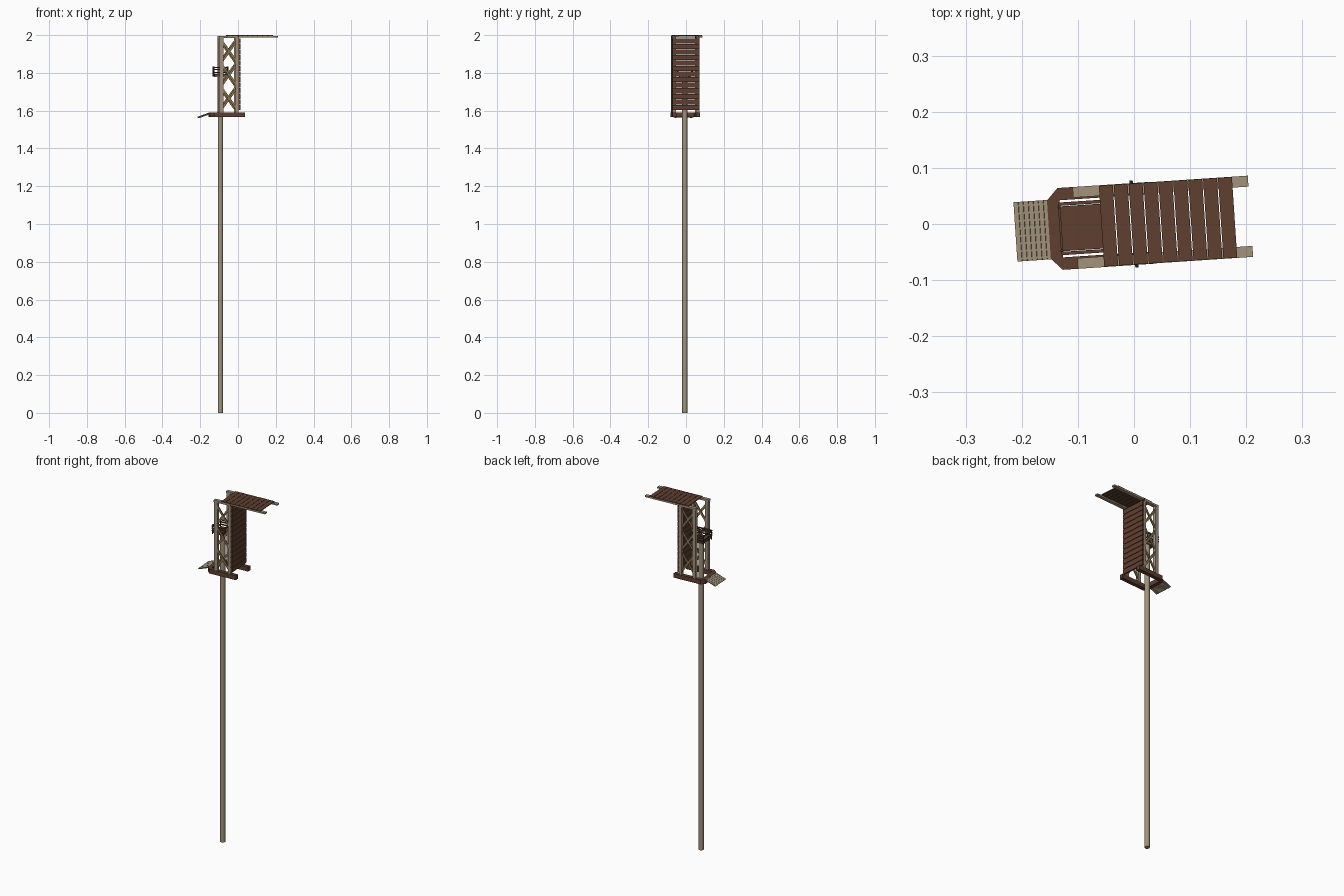
import bpy, math
from mathutils import Matrix, Vector

if "Cube" in bpy.data.objects:
    bpy.data.objects.remove(bpy.data.objects["Cube"])

TURN = Matrix.Rotation(math.radians(3.8), 4, 'Z')


def material(name, rgb):
    m = bpy.data.materials.new(name)
    m.diffuse_color = (*rgb, 1)
    m.use_nodes = True
    m.node_tree.nodes["Principled BSDF"].inputs["Base Color"].default_value = m.diffuse_color
    return m


BROWN = material("dark_plank_wood", (0.115, 0.05, 0.03))
TAN = material("pale_timber", (0.36, 0.29, 0.195))
GOLD = material("brace_wood", (0.25, 0.17, 0.08))
IRON = material("iron", (0.04, 0.035, 0.03))


def make(name, verts, faces, mat, xf=Matrix()):
    me = bpy.data.meshes.new(name)
    me.from_pydata(verts, [], faces)
    me.transform(TURN @ xf)
    me.materials.append(mat)
    ob = bpy.data.objects.new(name, me)
    bpy.context.collection.objects.link(ob)
    return ob


def prism(name, outline, z0, z1, mat):
    n = len(outline)
    v = [(x, y, z0) for x, y in outline] + [(x, y, z1) for x, y in outline]
    f = [tuple(reversed(range(n))), tuple(range(n, 2 * n))]
    f += [(i, (i + 1) % n, n + (i + 1) % n, n + i) for i in range(n)]
    return make(name, v, f, mat)


def box(name, x, y, z, mat, xf=Matrix()):
    v = [(a, b, c) for c in z for a, b in
         ((x[0], y[0]), (x[1], y[0]), (x[1], y[1]), (x[0], y[1]))]
    f = [(3, 2, 1, 0), (4, 5, 6, 7), (0, 1, 5, 4), (1, 2, 6, 5), (2, 3, 7, 6), (3, 0, 4, 7)]
    return make(name, v, f, mat, xf)


def rod(name, a, b, r, mat, sides=8):
    a, b = Vector(a), Vector(b)
    d = b - a
    xf = Matrix.Translation(a) @ d.to_track_quat('Z', 'Y').to_matrix().to_4x4()
    ring = [(r * math.cos(t), r * math.sin(t)) for t in
            (2 * math.pi * i / sides for i in range(sides))]
    v = [(x, y, z) for z in (0, d.length) for x, y in ring]
    f = [tuple(reversed(range(sides))), tuple(range(sides, 2 * sides))]
    f += [(i, (i + 1) % sides, sides + (i + 1) % sides, sides + i) for i in range(sides)]
    ob = make(name, v, f, mat, xf)
    if sides > 8:
        for p in ob.data.polygons:
            p.use_smooth = len(p.vertices) == 4
    return ob


# Tall central pole
rod("pole", (-0.093, 0, 0), (-0.093, 0, 1.787), 0.0138, TAN, 16)

# U-shaped base with chamfered corners, open towards +x
prism("base_frame", [(-0.152, -0.052), (-0.132, -0.073), (0.031, -0.073), (0.031, -0.051),
                     (-0.13, -0.051), (-0.13, 0.051), (0.031, 0.051), (0.031, 0.073),
                     (-0.132, 0.073), (-0.152, 0.052)], 1.566, 1.591, BROWN)

# Sloping entry ramp of narrow planks on two bearers
slope = Matrix.Translation((-0.15, 0, 1.590)) @ Matrix.Rotation(math.radians(-20), 4, 'Y')
for i in range(7):
    box("ramp_plank", (-0.0095 * i - 0.0088, -0.0095 * i), (-0.053, 0.053), (-0.004, 0), TAN, slope)
for y in (-0.04, 0.04):
    box("ramp_bearer", (-0.064, 0), (y - 0.004, y + 0.004), (-0.008, -0.004), TAN, slope)

# Tower sides: posts, rails and stacked cross braces
for s in (-1, 1):
    for x in (-0.093, -0.009):
        w = 0.010 if x < -0.05 else 0.008
        box("tower_post", (x - w, x + w), sorted((s * 0.054, s * 0.072)), (1.588, 1.987), TAN)
    box("top_rail", (-0.105, -0.004), sorted((s * 0.054, s * 0.073)), (1.985, 1.996), TAN)
    box("bridge_rail", (-0.003, 0.208), sorted((s * 0.053, s * 0.0725)), (1.988, 1.996), TAN)
    for k in range(3):
        z0, z1 = 1.605 + 0.125 * k, 1.723 + 0.125 * k
        for j, (a, b) in enumerate(((z0, z1), (z1, z0))):
            y = s * (0.061 + 0.005 * j)
            d = Vector((0.085, 0, b - a))
            xf = Matrix.Translation((-0.051, y, (z0 + z1) / 2)) @ \
                Matrix.Rotation(-math.atan2(d.z, d.x), 4, 'Y')
            h = d.length / 2
            box("cross_brace", (-h, h), (-0.0025, 0.0025), (-0.006, 0.006), GOLD, xf)

# Plank wall closing the +x side
for i in range(13):
    z = 1.604 + 0.0294 * i
    box("wall_plank", (-0.001, 0.008), (-0.072, 0.072), (z, z + 0.0265), BROWN)

# Lowered bridge deck on top, with its hinge rod
for i in range(9):
    x = -0.058 + 0.0266 * i
    box("bridge_plank", (x, x + 0.0248), (-0.072, 0.072), (1.996, 2.0), BROWN)
rod("hinge_rod", (0.0, -0.078, 1.99), (0.0, 0.078, 1.99), 0.0028, IRON)

# Lookout basket carried by the pole
box("basket_floor", (-0.131, -0.055), (-0.04, 0.04), (1.787, 1.795), BROWN)
for y in (-0.044, 0.044):
    for z in (1.803, 1.817, 1.829):
        box("basket_side_rail", (-0.133, -0.053), (y - 0.003, y + 0.003), (z - 0.003, z + 0.003), BROWN)
for x in (-0.131, -0.055):
    for z in (1.805, 1.829):
        box("basket_end_rail", (x - 0.002, x + 0.002), (-0.041, 0.041), (z - 0.003, z + 0.003), BROWN)
    for y in (-0.039, 0.039):
        rod("basket_peg", (x, y, 1.781), (x, y, 1.835), 0.003, IRON, 6)
for y in (-0.025, 0.025):
    box("basket_bearer", (-0.125, -0.06), (y - 0.005, y + 0.005), (1.778, 1.787), TAN)
